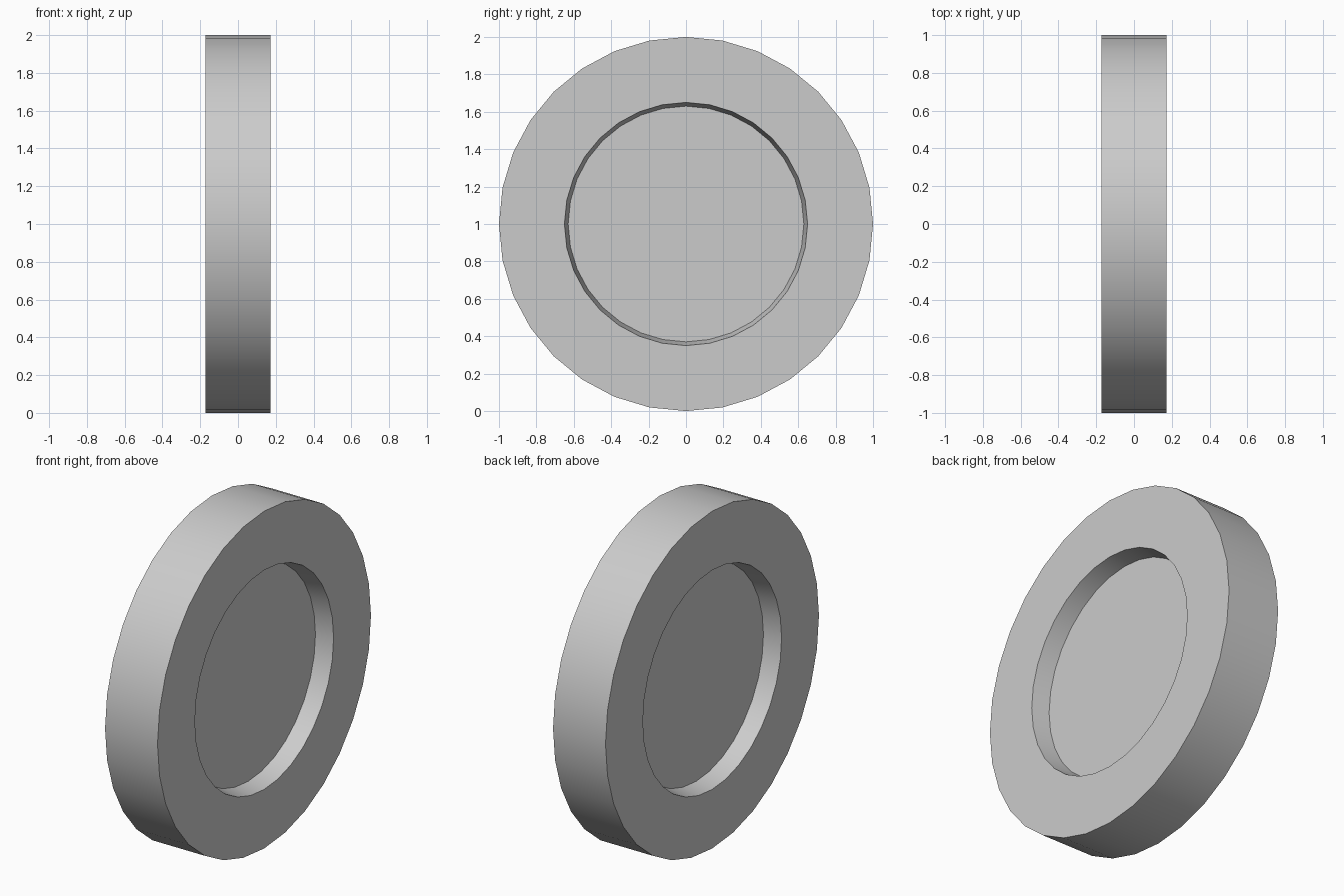
import bpy, bmesh, math

if "Cube" in bpy.data.objects:
    bpy.data.objects.remove(bpy.data.objects["Cube"])

SIDES = 32
HALF_W = 0.172    # half the wheel width
RECESS = 0.105    # depth of the dish on each face

# Half profile as (x, radius), from one dished face over the tread to the other
side = [(HALF_W - RECESS, 0.63), (HALF_W, 0.65), (HALF_W, 1.0)]
profile = side + [(-x, r) for x, r in reversed(side)]

# Wheel: rings of the profile around the x axis
bm = bmesh.new()
rings = []
for x, r in profile:
    angles = [2 * math.pi * i / SIDES for i in range(SIDES)]
    rings.append([bm.verts.new((x, r * math.sin(a), 1 + r * math.cos(a))) for a in angles])
for a, b in zip(rings, rings[1:]):
    for i in range(SIDES):
        j = (i + 1) % SIDES
        bm.faces.new((a[i], a[j], b[j], b[i]))

# Flat floors of the two dishes
bm.faces.new(rings[0])
bm.faces.new(rings[-1])
bmesh.ops.recalc_face_normals(bm, faces=bm.faces)

mesh = bpy.data.meshes.new("wheel")
bm.to_mesh(mesh)
bm.free()
wheel = bpy.data.objects.new("wheel", mesh)
bpy.context.collection.objects.link(wheel)

# Smooth tread and dish walls, sharp rims
bpy.context.view_layer.objects.active = wheel
wheel.select_set(True)
bpy.ops.object.shade_smooth_by_angle(angle=math.radians(30))
